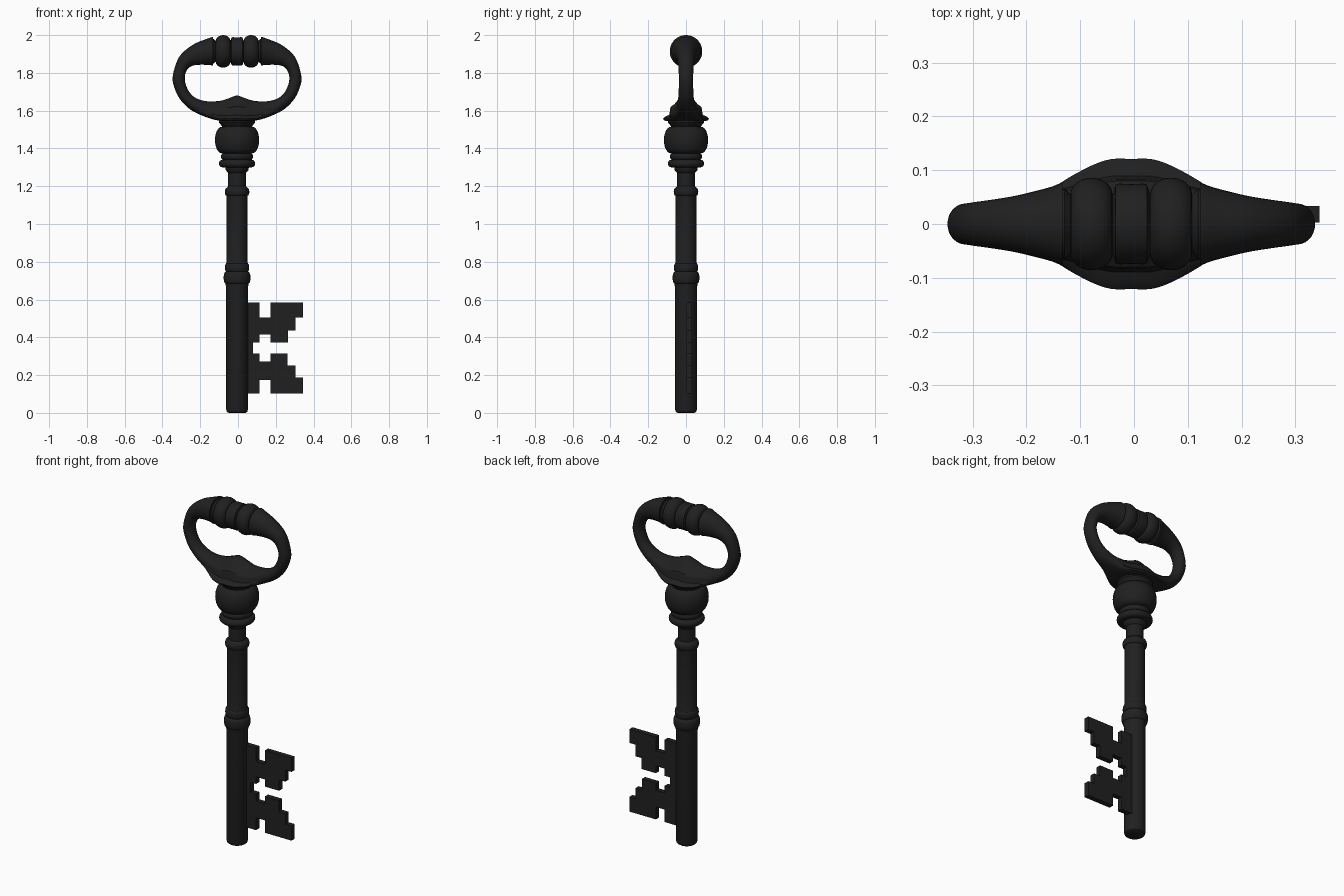
import bpy, bmesh, math
from mathutils import Vector

CX = -0.005  # axis of the key

iron = bpy.data.materials.new("dark_iron")
iron.diffuse_color = (0.0145, 0.0145, 0.0145, 1)


def finish(name, bm, angle=35):
    bmesh.ops.remove_doubles(bm, verts=bm.verts, dist=1e-5)
    bmesh.ops.recalc_face_normals(bm, faces=bm.faces)
    me = bpy.data.meshes.new(name)
    bm.to_mesh(me)
    bm.free()
    ob = bpy.data.objects.new(name, me)
    bpy.context.collection.objects.link(ob)
    me.materials.append(iron)
    bpy.ops.object.select_all(action='DESELECT')
    ob.select_set(True)
    bpy.context.view_layer.objects.active = ob
    bpy.ops.object.shade_smooth_by_angle(angle=math.radians(angle))
    return ob


def skin(name, rings):
    """Bridge closed rings of points and cap both ends."""
    bm = bmesh.new()
    vs = [[bm.verts.new(p) for p in r] for r in rings]
    n = len(vs[0])
    for a, b in zip(vs, vs[1:]):
        for i in range(n):
            bm.faces.new((a[i], a[(i + 1) % n], b[(i + 1) % n], b[i]))
    bm.faces.new(vs[0])
    bm.faces.new(vs[-1])
    return finish(name, bm)


def lathe(name, profile, axis='z', z0=0, n=48):
    rings = []
    for r, h in profile:
        ring = []
        for i in range(n):
            a = 2 * math.pi * i / n
            c, s = r * math.cos(a), r * math.sin(a)
            ring.append((CX + c, s, h) if axis == 'z' else (CX + h, c, z0 + s))
        rings.append(ring)
    return skin(name, rings)


def bulge(r0, r1, h0, h1, n=8):
    """Rounded bead profile from h0 to h1, edge radius r0, middle radius r1."""
    return [(r0 + (r1 - r0) * math.sin(math.pi * i / n),
             (h0 + h1) / 2 - (h1 - h0) / 2 * math.cos(math.pi * i / n))
            for i in range(n + 1)]


# Shaft with its two rings
lathe("shaft", [(0.045, 0), (0.054, 0.006), (0.058, 0.02), (0.058, 0.665)]
      + bulge(0.062, 0.071, 0.685, 0.745)
      + bulge(0.058, 0.064, 0.748, 0.79) + [(0.055, 0.80), (0.055, 1.14)]
      + bulge(0.056, 0.065, 1.15, 1.19) + [(0.047, 1.20), (0.047, 1.29)])

# Turned collar with ball
lathe("collar", [(0.046, 1.27), (0.060, 1.285), (0.062, 1.298)]
      + bulge(0.078, 0.096, 1.300, 1.340)
      + bulge(0.076, 0.085, 1.342, 1.372)
      + bulge(0.080, 0.117, 1.374, 1.515, 14)
      + [(0.080, 1.518), (0.088, 1.528), (0.096, 1.538), (0.096, 1.552)])

# Bow: (outer x, outer z, inner x, inner z, half depth, bell amount)
stations = [
    (-0.05, 1.545, -0.04, 1.667, 0.118, 1.0),
    (0.00, 1.545, 0.00, 1.680, 0.121, 1.0),
    (0.05, 1.545, 0.04, 1.667, 0.118, 1.0),
    (0.11, 1.550, 0.09, 1.652, 0.093, 0.9),
    (0.18, 1.572, 0.16, 1.650, 0.060, 0.35),
    (0.25, 1.608, 0.215, 1.665, 0.046, 0.0),
    (0.305, 1.665, 0.25, 1.695, 0.040, 0.0),
    (0.336, 1.735, 0.272, 1.74, 0.038, 0.0),
    (0.340, 1.785, 0.276, 1.785, 0.038, 0.0),
    (0.318, 1.862, 0.260, 1.822, 0.041, 0.0),
    (0.285, 1.910, 0.235, 1.838, 0.045, 0.0),
    (0.225, 1.954, 0.200, 1.843, 0.053, 0.0),
    (0.155, 1.982, 0.150, 1.842, 0.068, 0.0),
    (0.128, 1.991, 0.128, 1.838, 0.077, 0.0),
    (0.110, 1.994, 0.110, 1.836, 0.077, 0.0),
]
# Bell section of the base: (depth, height from outer to inner edge)
bell = [(0, -1), (0.45, -1), (0.82, -1), (0.96, -0.93), (1, -0.8), (0.92, -0.65),
        (0.74, -0.52), (0.71, -0.3), (0.69, 0.0), (0.66, 0.14), (0.52, 0.3),
        (0.42, 0.5), (0.34, 0.72), (0.2, 0.92), (0, 1)]


def catmull(p, t):
    a, b, c, d = p
    return [0.5 * (2 * B + (C - A) * t + (2 * A - 5 * B + 4 * C - D) * t * t
                   + (3 * B - A - 3 * C + D) * t ** 3) for A, B, C, D in zip(a, b, c, d)]


def section(st):
    ox, oz, ix, iz, w, k = st
    m = len(bell) - 1
    half = []
    for i, (by, bv) in enumerate(bell):
        a = math.pi * i / m
        y = w * (k * by + (1 - k) * math.sin(a))
        f = (1 + k * bv - (1 - k) * math.cos(a)) / 2
        half.append((ox + (ix - ox) * f, y, oz + (iz - oz) * f))
    return half + [(x, -y, z) for x, y, z in half[-2:0:-1]]


side = []
for j in range(1, len(stations) - 2):
    for s in range(5):
        side.append(catmull(stations[j - 1:j + 3], s / 5))
side.append(stations[-2])
right = [section(st) for st in side]
left = [[(-x, y, z) for x, y, z in r] for r in right[:0:-1]]
skin("bow", [[(CX + x, y, z) for x, y, z in r] for r in left + right])

# Beaded grip across the top of the bow
half = [(0.074, 0), (0.075, 0.022), (0.073, 0.029), (0.066, 0.031)] \
    + bulge(0.055, 0.086, 0.035, 0.113, 12) + [(0.058, 0.116), (0.066, 0.124), (0.06, 0.14)]
lathe("grip", [(r, -h) for r, h in half[:0:-1]] + half, 'x', 1.914)

# Key bit: stepped outline extruded to a plate
outline = [(0, .585), (.115, .585), (.115, .505), (.172, .505), (.172, .585),
           (.345, .585), (.345, .505), (.305, .505), (.305, .437), (.265, .437),
           (.265, .373), (.172, .373), (.172, .415), (.115, .415), (.115, .373),
           (.08, .373), (.08, .315), (.115, .315), (.115, .272), (.172, .272),
           (.172, .315), (.263, .315), (.263, .25), (.305, .25), (.305, .188),
           (.345, .188), (.345, .102), (.172, .102), (.172, .175), (.115, .175),
           (.115, .102), (0, .102)]
bm = bmesh.new()
face = bm.faces.new([bm.verts.new((x, 0.003, z)) for x, z in outline])
ext = bmesh.ops.extrude_face_region(bm, geom=[face])
bmesh.ops.translate(bm, vec=Vector((0, 0.03, 0)),
                    verts=[g for g in ext["geom"] if isinstance(g, bmesh.types.BMVert)])
finish("key_bit", bm)
